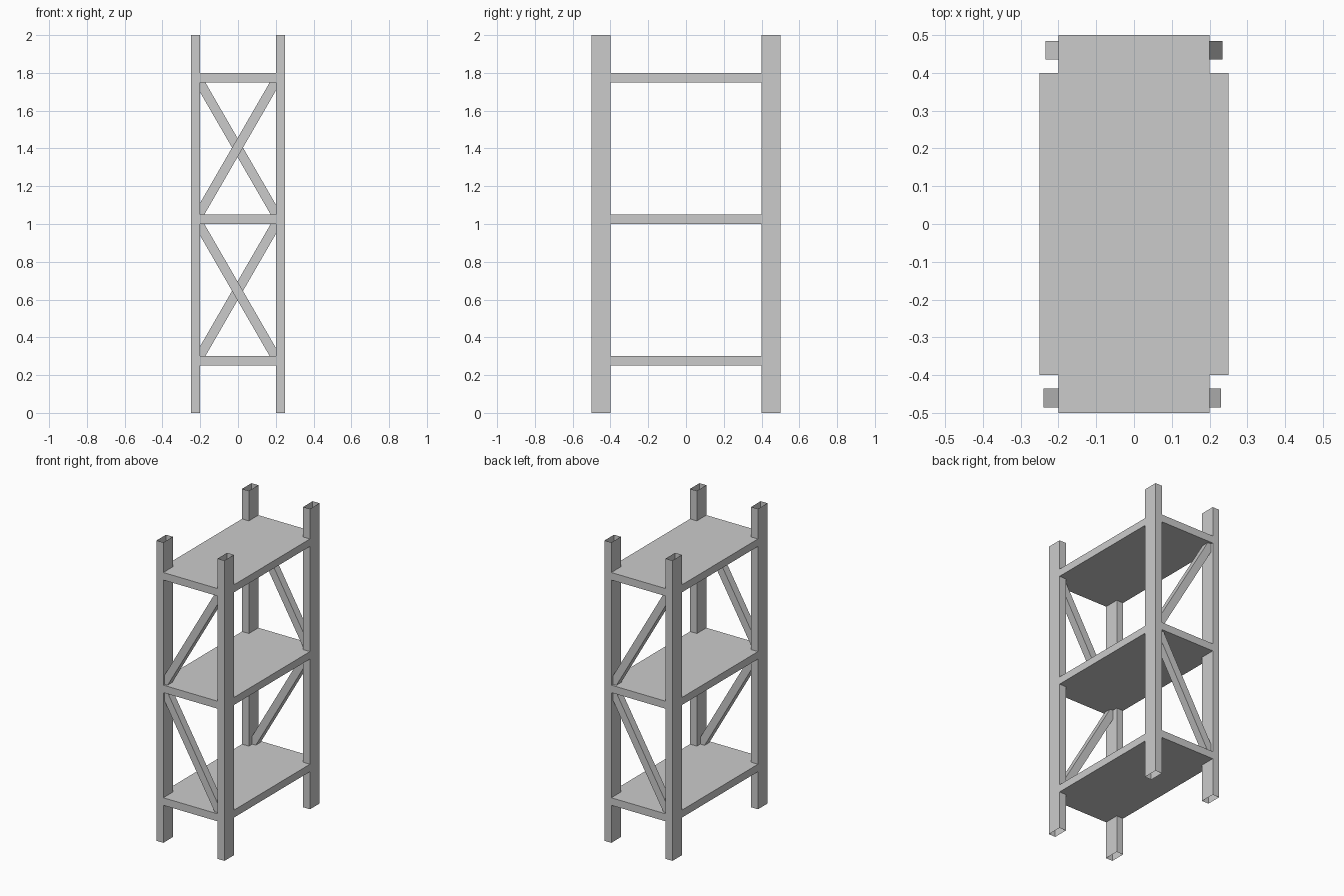
import bpy, bmesh, math
from mathutils import Matrix

if "Cube" in bpy.data.objects:
    bpy.data.objects.remove(bpy.data.objects["Cube"])


def extrude_outline(name, pts, z0, z1, capped=True):
    bm = bmesh.new()
    low = [bm.verts.new((x, y, z0)) for x, y in pts]
    high = [bm.verts.new((x, y, z1)) for x, y in pts]
    n = len(pts)
    for i in range(n):
        j = (i + 1) % n
        bm.faces.new((low[i], low[j], high[j], high[i]))
    if capped:
        bm.faces.new(high)
        bm.faces.new(low[::-1])
    return finish(name, bm)


def finish(name, bm):
    me = bpy.data.meshes.new(name)
    bm.to_mesh(me)
    bm.free()
    ob = bpy.data.objects.new(name, me)
    bpy.context.collection.objects.link(ob)
    return ob


def brace(name, x, y, z, lean):
    # square bar leaning 30 degrees from vertical
    bm = bmesh.new()
    bmesh.ops.create_cube(bm, size=1)
    bm.transform(Matrix.Diagonal((0.05, 0.05, 0.853, 1)))
    ob = finish(name, bm)
    ob.location = (x, y, z)
    ob.rotation_euler = (0, math.radians(30) * lean, 0)


# Corner posts: thin tubes open at both ends
for sx, xn in ((-1, "left"), (1, "right")):
    for sy, yn in ((-1, "front"), (1, "back")):
        x0, x1 = sorted((sx * 0.2, sx * 0.25))
        y0, y1 = sorted((sy * 0.4, sy * 0.5))
        extrude_outline(f"{yn}_{xn}_post", [(x0, y0), (x1, y0), (x1, y1), (x0, y1)],
                        0, 2, capped=False)

# Shelves notched around the posts
outline = [(-0.2, -0.5), (0.2, -0.5), (0.2, -0.4), (0.25, -0.4), (0.25, 0.4), (0.2, 0.4),
           (0.2, 0.5), (-0.2, 0.5), (-0.2, 0.4), (-0.25, 0.4), (-0.25, -0.4), (-0.2, -0.4)]
for name, z in (("bottom", 0.25), ("middle", 1.0), ("top", 1.75)):
    extrude_outline(f"{name}_shelf", outline, z, z + 0.05)

# Diagonal braces, front and back leaning opposite ways
for side, x, y, s in (("front", -0.005, -0.461, 1), ("back", 0, 0.46, -1)):
    brace(f"{side}_upper_brace", x, y, 1.40, s)
    brace(f"{side}_lower_brace", x, y, 0.65, -s)
